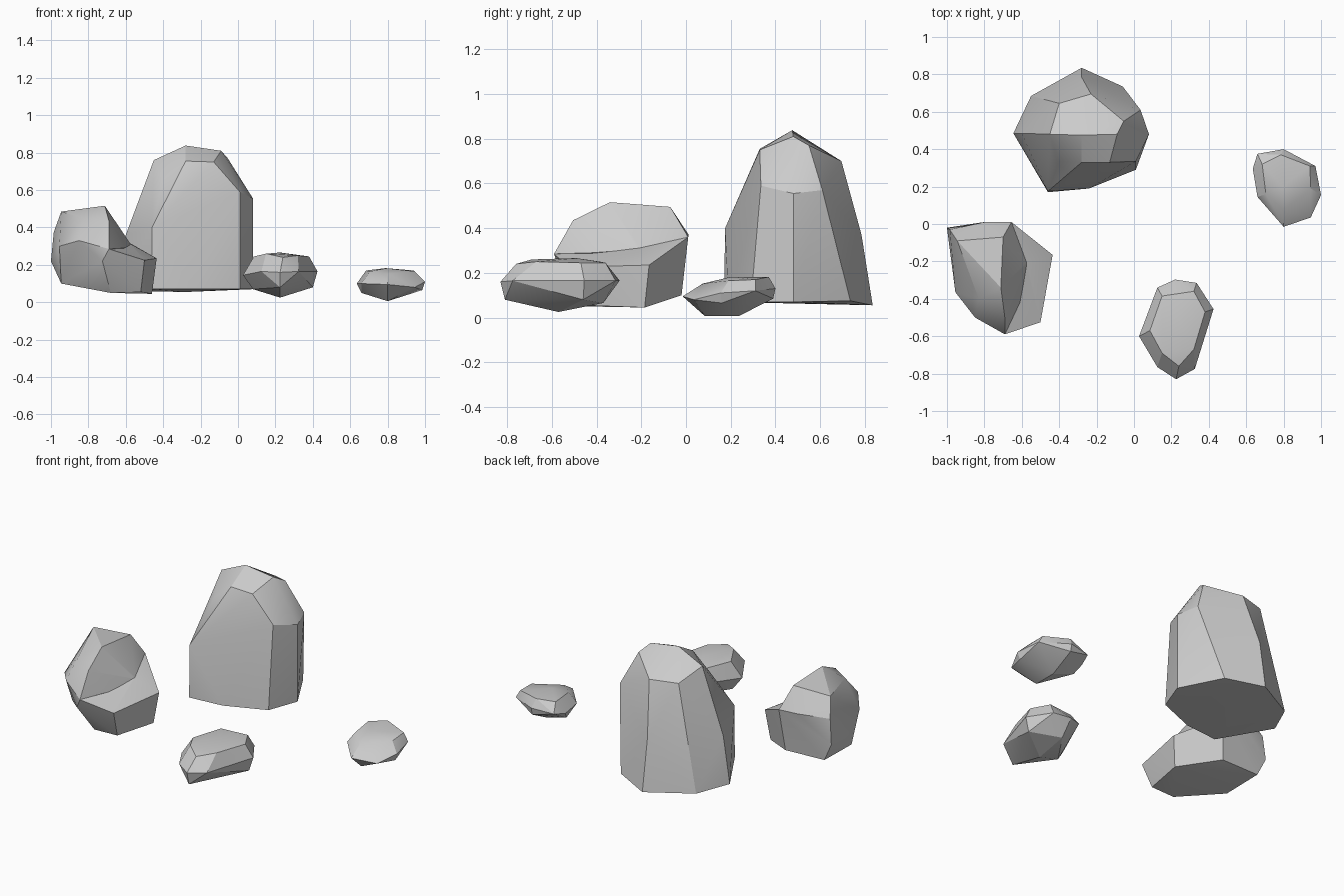
import bpy, bmesh, math


def rock(name, *rings):
    """Chiselled rock: convex hull wrapped round a stack of irregular rings."""
    bm = bmesh.new()
    for ring in rings:
        for p in ring:
            bm.verts.new(p)
    res = bmesh.ops.convex_hull(bm, input=bm.verts[:])
    junk = {v for v in res["geom_interior"] + res["geom_unused"]
            if isinstance(v, bmesh.types.BMVert)}
    bmesh.ops.delete(bm, geom=list(junk), context='VERTS')
    bmesh.ops.recalc_face_normals(bm, faces=bm.faces[:])
    me = bpy.data.meshes.new(name)
    bm.to_mesh(me)
    bm.free()
    ob = bpy.data.objects.new(name, me)
    bpy.context.collection.objects.link(ob)
    return ob


def soften(ob):
    bpy.ops.object.select_all(action='DESELECT')
    ob.select_set(True)
    bpy.context.view_layer.objects.active = ob
    bpy.ops.object.shade_smooth_by_angle(angle=math.radians(24))


# Tall standing boulder: base, waist, shoulder, crown
tall = rock(
    "tall_boulder",
    [(.08, .48, .07), (.01, .29, .07), (-.24, .19, .07), (-.46, .17, .07), (-.645, .485, .07),
     (-.55, .685, .06), (-.28, .835, .055), (-.06, .735, .075)],
    [(-.46, .175, .4), (-.6, .485, .36), (-.28, .785, .37)],
    [(.08, .48, .555), (.01, .335, .59), (-.4, .335, .655), (.035, .61, .57)],
    [(-.13, .33, .75), (-.28, .33, .755), (-.45, .48, .76), (-.4, .645, .7), (-.23, .695, .7),
     (-.055, .55, .77), (-.09, .48, .81), (-.28, .475, .838)])

# Notched boulder: a low ledge fused with a higher hump
base = [(-.46, -.185, .045), (-.52, -.46, .055), (-.68, -.46, .05), (-.945, -.3, .1),
        (-.945, -.03, .105), (-.68, -.02, .1)]
belt = [(-1, -.02, .22), (-.955, -.365, .3), (-.85, -.5, .33), (-.69, -.59, .285), (-.655, .01, .36)]
ledge = rock("notched_boulder", base, belt,
             [(-.435, -.165, .235), (-.5, -.525, .225), (-.57, -.21, .31), (-.725, -.57, .22)])
hump = rock("hump", belt,
            [(-.57, -.21, .305), (-.61, -.42, .29), (-.985, -.03, .375), (-.79, .012, .37), (-.75, -.25, .15)],
            [(-.945, -.09, .485), (-.7, -.07, .495), (-.712, -.34, .516), (-.69, -.505, .435),
             (-.83, -.4, .45)])
mod = ledge.modifiers.new("fuse", 'BOOLEAN')
mod.operation, mod.solver, mod.object = 'UNION', 'EXACT', hump
bpy.context.view_layer.objects.active = ledge
bpy.ops.object.modifier_apply(modifier=mod.name)
bpy.data.objects.remove(hump)

# Long low stone
low = rock(
    "long_stone",
    [(.225, -.57, .025), (.08, -.58, .07), (.225, -.81, .08), (.225, -.37, .065), (.4, -.46, .08)],
    [(.125, -.34, .18), (.22, -.297, .165), (.335, -.315, .165), (.425, -.455, .165),
     (.325, -.775, .165), (.225, -.83, .16), (.125, -.765, .165), (.027, -.6, .145)],
    [(.15, -.385, .25), (.32, -.36, .245), (.38, -.47, .245), (.32, -.67, .25),
     (.24, -.76, .24), (.15, -.69, .26), (.085, -.57, .245), (.225, -.49, .266)])

# Small pebble
small = rock(
    "small_pebble",
    [(.8, .085, .006), (.8, .235, .006), (.66, .25, .05), (.8, .39, .085), (.985, .16, .065)],
    [(.635, .295, .1), (.66, .375, .12), (.8, .4, .13), (.97, .31, .12), (1, .155, .11),
     (.945, .035, .08), (.8, -.015, .095), (.66, .145, .1)],
    [(.685, .32, .17), (.785, .37, .182), (.94, .31, .17), (.945, .19, .165),
     (.8, .075, .152), (.705, .16, .165), (.795, .2, .182)])

for ob in (tall, ledge, low, small):
    soften(ob)
